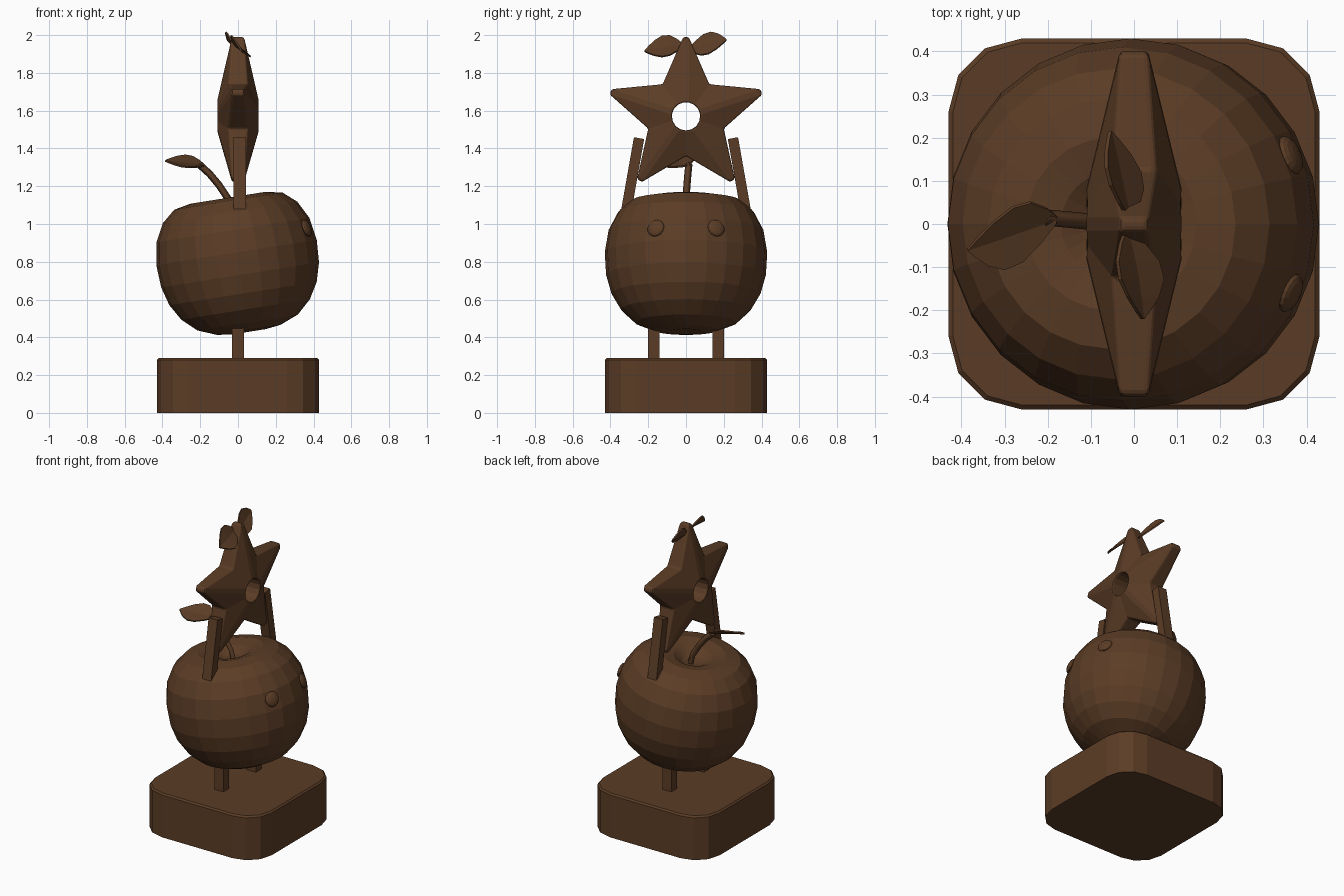
import bpy, bmesh, math
from mathutils import Vector, Matrix

if "Cube" in bpy.data.objects:
    bpy.data.objects.remove(bpy.data.objects["Cube"])

wood = bpy.data.materials.new("dark_wood")
wood.diffuse_color = (0.105, 0.046, 0.019, 1)
wood.use_nodes = True
wood.node_tree.nodes["Principled BSDF"].inputs["Base Color"].default_value = wood.diffuse_color


def add_object(name, data):
    ob = bpy.data.objects.new(name, data)
    bpy.context.collection.objects.link(ob)
    data.materials.append(wood)
    return ob


def from_bmesh(name, bm, matrix=None):
    bmesh.ops.recalc_face_normals(bm, faces=bm.faces)
    me = bpy.data.meshes.new(name)
    bm.to_mesh(me)
    bm.free()
    ob = add_object(name, me)
    if matrix:
        ob.matrix_world = matrix
    return ob


def box(name, centre, size, tilt=0):
    bm = bmesh.new()
    bmesh.ops.create_cube(bm, size=1)
    bmesh.ops.scale(bm, vec=size, verts=bm.verts)
    return from_bmesh(name, bm, Matrix.Translation(centre) @ Matrix.Rotation(tilt, 4, 'X'))


def leaf(name, base, tip, across, bow):
    base, tip, across = Vector(base), Vector(tip), Vector(across)
    up = across.cross(tip - base).normalized()
    if up.z < 0:
        up = -up
    bm = bmesh.new()
    rows = []
    for t, w in ((0, .12), (.15, .55), (.35, .95), (.55, 1), (.75, .7), (.9, .32), (1, .03)):
        mid = base.lerp(tip, t) + up * bow * math.sin(math.pi * t)
        rows.append([bm.verts.new(mid + across * w * s / 2 - up * .012 * w * (s == 0))
                     for s in (-1, 0, 1)])
    for a, b in zip(rows, rows[1:]):
        for i in range(2):
            bm.faces.new((a[i], a[i + 1], b[i + 1], b[i]))
    ob = from_bmesh(name, bm)
    sol = ob.modifiers.new("thickness", 'SOLIDIFY')
    sol.thickness, sol.offset = .009, 0
    return ob


# Base block with rounded corners and a softened top edge
base = box("base", (0, 0, .145), (.86, .86, .29))
bm = bmesh.new()
bm.from_mesh(base.data)
upright = [e for e in bm.edges if abs(e.verts[0].co.z - e.verts[1].co.z) > .1]
bmesh.ops.bevel(bm, geom=upright, offset=.17, segments=3, profile=.5, affect='EDGES')
rim = [e for e in bm.edges if all(v.co.z > .14 for v in e.verts)]
bmesh.ops.bevel(bm, geom=rim, offset=.01, segments=1, affect='EDGES')
bm.to_mesh(base.data)
bm.free()

# Legs under the fruit and leaning posts that hold the star
for side, s in (("left", -1), ("right", 1)):
    box(f"leg_{side}", (0, s * .17, .375), (.065, .06, .19))
    box(f"star_post_{side}", (.01, s * .282, 1.265), (.065, .055, .385), s * math.radians(10))

# Fruit body: lathed profile, leaning towards -x
profile = [(0, .27), (.06, .285), (.12, .325), (.2, .343), (.29, .325), (.36, .265),
           (.41, .17), (.43, .05), (.423, -.07), (.395, -.17), (.345, -.255),
           (.27, -.325), (.17, -.365), (.09, -.375), (0, -.365)]
bm = bmesh.new()
verts = [bm.verts.new((r, 0, z)) for r, z in profile]
edges = [bm.edges.new(p) for p in zip(verts, verts[1:])]
bmesh.ops.spin(bm, geom=verts + edges, cent=(0, 0, 0), axis=(0, 0, 1),
               angle=math.tau, steps=24, use_merge=True)
bmesh.ops.remove_doubles(bm, verts=bm.verts, dist=.0005)
from_bmesh("fruit", bm, Matrix.Translation((0, 0, .8)) @ Matrix.Rotation(math.radians(-9), 4, 'Y'))

# Two shallow round studs on the fruit
for side, s in (("left", -1), ("right", 1)):
    bm = bmesh.new()
    bmesh.ops.create_uvsphere(bm, u_segments=16, v_segments=8, radius=.047)
    bmesh.ops.scale(bm, vec=(1, 1, .4), verts=bm.verts)
    turn = Vector((.37, s * .16, .16)).to_track_quat('Z', 'Y').to_matrix().to_4x4()
    from_bmesh(f"stud_{side}", bm, Matrix.Translation((.362, s * .16, .978)) @ turn)

# Star with a round hole, thick at the middle and thin at the points
bm = bmesh.new()
columns = []
for k in range(5):
    a = math.pi / 2 + k * math.tau / 5
    for off, inner, r, half in ((-.035, -.2, .42, .032), (.035, .2, .42, .032),
                                (math.pi / 5, math.pi / 5, .21, .05)):
        def ring(ang, rad, x):
            return bm.verts.new((x, rad * math.cos(ang), 1.57 + rad * math.sin(ang)))
        ci, co = a + inner, a + off
        columns.append([ring(ci, .075, .112), ring(co, r, half),
                        ring(co, r, -half), ring(ci, .075, -.112)])
for i, c in enumerate(columns):
    d = columns[(i + 1) % len(columns)]
    for j in range(4):
        n = (j + 1) % 4
        bm.faces.new((c[j], c[n], d[n], d[j]))
star = from_bmesh("star", bm)
bev = star.modifiers.new("soft_edges", 'BEVEL')
bev.width, bev.segments, bev.limit_method, bev.angle_limit = .01, 2, 'ANGLE', math.radians(50)

# Curved stem
cu = bpy.data.curves.new("stem", 'CURVE')
cu.dimensions = '3D'
cu.bevel_depth, cu.bevel_resolution, cu.use_fill_caps = .019, 0, True
path = [(-.03, 0, 1.06), (-.05, 0, 1.13), (-.1, .005, 1.205), (-.15, .01, 1.265), (-.205, .015, 1.315)]
sp = cu.splines.new('POLY')
sp.points.add(len(path) - 1)
for p, co in zip(sp.points, path):
    p.co = (*co, 1)
add_object("stem", cu)

# Leaves: one on the stem, two on top of the star
leaf("stem_leaf", (-.18, .01, 1.31), (-.385, -.06, 1.335), (.02, .145, .06), .012)
leaf("star_leaf_right", (-.01, .015, 1.925), (-.055, .215, 1.975), (.078, -.01, -.115), .012)
leaf("star_leaf_left", (-.015, -.015, 1.945), (.02, -.22, 1.915), (.1, 0, -.11), .018)
